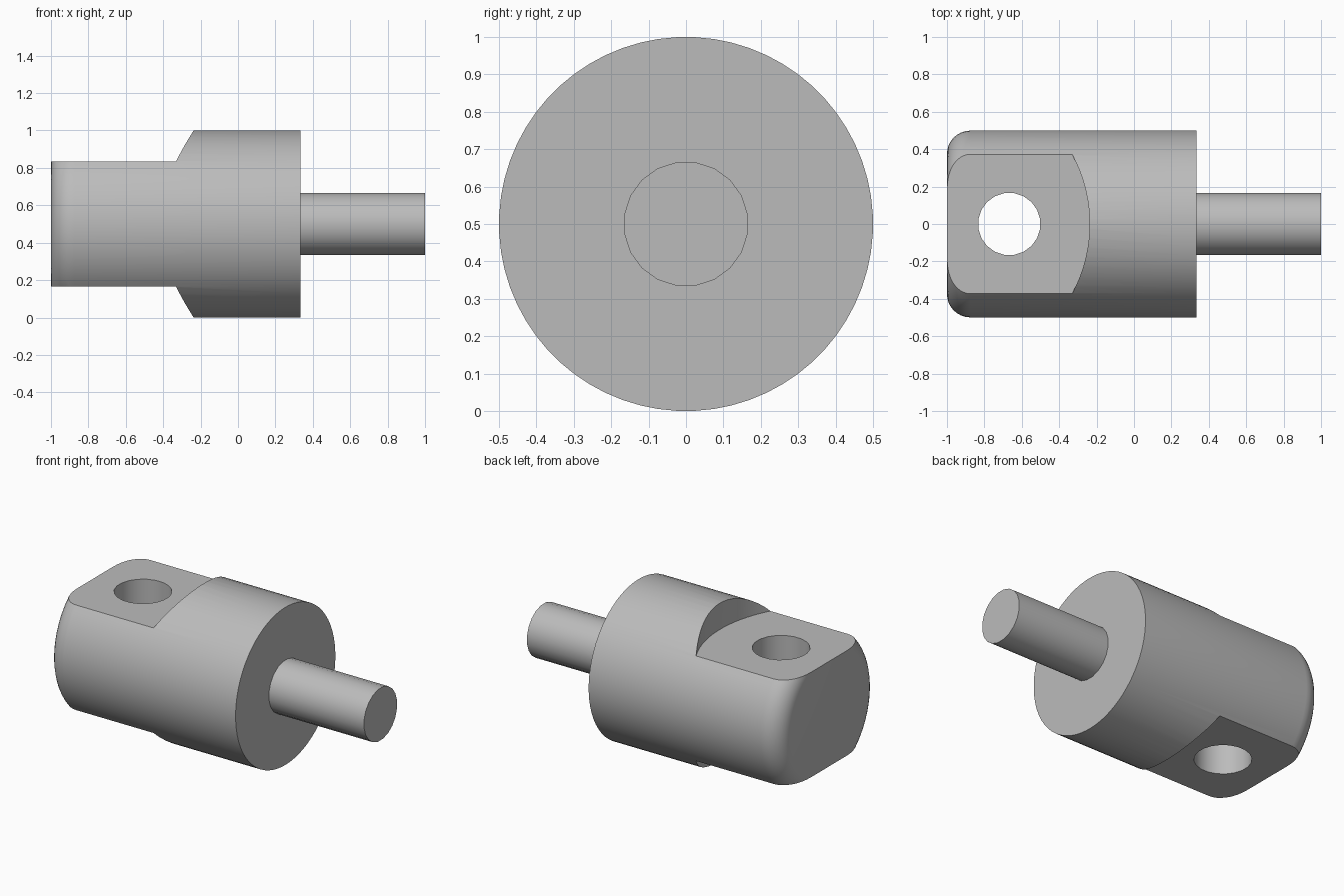
import bpy, bmesh, math
from mathutils import Matrix

if "Cube" in bpy.data.objects:
    bpy.data.objects.remove(bpy.data.objects["Cube"], do_unlink=True)

steel = bpy.data.materials.new("light grey steel")
steel.use_nodes = True
colour = (0.5, 0.5, 0.5, 1)
steel.diffuse_color = colour
steel.node_tree.nodes["Principled BSDF"].inputs["Base Color"].default_value = colour

AXIS_Z = 0.5


def make_object(name, bm):
    bmesh.ops.recalc_face_normals(bm, faces=bm.faces)
    mesh = bpy.data.meshes.new(name)
    bm.to_mesh(mesh)
    bm.free()
    mesh.materials.append(steel)
    obj = bpy.data.objects.new(name, mesh)
    bpy.context.collection.objects.link(obj)
    return obj


def lathe(name, profile, sides):
    """Revolve (x, radius) points about the lengthwise axis and cap the ends."""
    bm = bmesh.new()
    rings = []
    for x, r in profile:
        angles = [2 * math.pi * (i + 0.5) / sides for i in range(sides)]
        rings.append([bm.verts.new((x, r * math.sin(a), AXIS_Z + r * math.cos(a)))
                      for a in angles])
    for a, b in zip(rings, rings[1:]):
        for i in range(sides):
            j = (i + 1) % sides
            bm.faces.new((a[i], a[j], b[j], b[i]))
    bm.faces.new(rings[0])
    bm.faces.new(rings[-1])
    return make_object(name, bm)


def upright_cutter(name, x, z, radius, depth, sides):
    bm = bmesh.new()
    turn = Matrix.Rotation(math.pi / sides, 4, "Z")
    bmesh.ops.create_cone(bm, cap_ends=True, segments=sides, radius1=radius,
                          radius2=radius, depth=depth,
                          matrix=Matrix.Translation((x, 0, z)) @ turn)
    obj = make_object(name, bm)
    obj.hide_render = True
    return obj


def smooth(obj):
    bpy.ops.object.select_all(action="DESELECT")
    obj.select_set(True)
    bpy.context.view_layer.objects.active = obj
    bpy.ops.object.shade_smooth_by_angle(angle=math.radians(30))


# Round body with a filleted end
fillet, steps = 0.125, 8
profile = []
for i in range(steps + 1):
    a = math.pi / 2 * i / steps
    profile.append((-1 + fillet * (1 - math.cos(a)),
                    0.5 - fillet * (1 - math.sin(a))))
body = lathe("body", profile + [(0.333, 0.5)], 64)

# Flats with a curved shoulder above and below, and the pin hole
cutters = [upright_cutter("upper_flat_cutter", -1.02, 1.033, 0.783, 0.4, 96),
           upright_cutter("lower_flat_cutter", -1.02, -0.033, 0.783, 0.4, 96),
           upright_cutter("pin_hole_cutter", -0.667, 0.5, 0.167, 2, 20)]
bpy.context.view_layer.objects.active = body
for cutter in cutters:
    cut = body.modifiers.new(cutter.name, "BOOLEAN")
    cut.operation = "DIFFERENCE"
    cut.solver = "EXACT"
    cut.object = cutter
    bpy.ops.object.modifier_apply(modifier=cut.name)
    bpy.data.objects.remove(cutter, do_unlink=True)

# Shaft
shaft = lathe("shaft", [(0.333, 0.167), (1, 0.167)], 20)

for part in (body, shaft):
    smooth(part)
